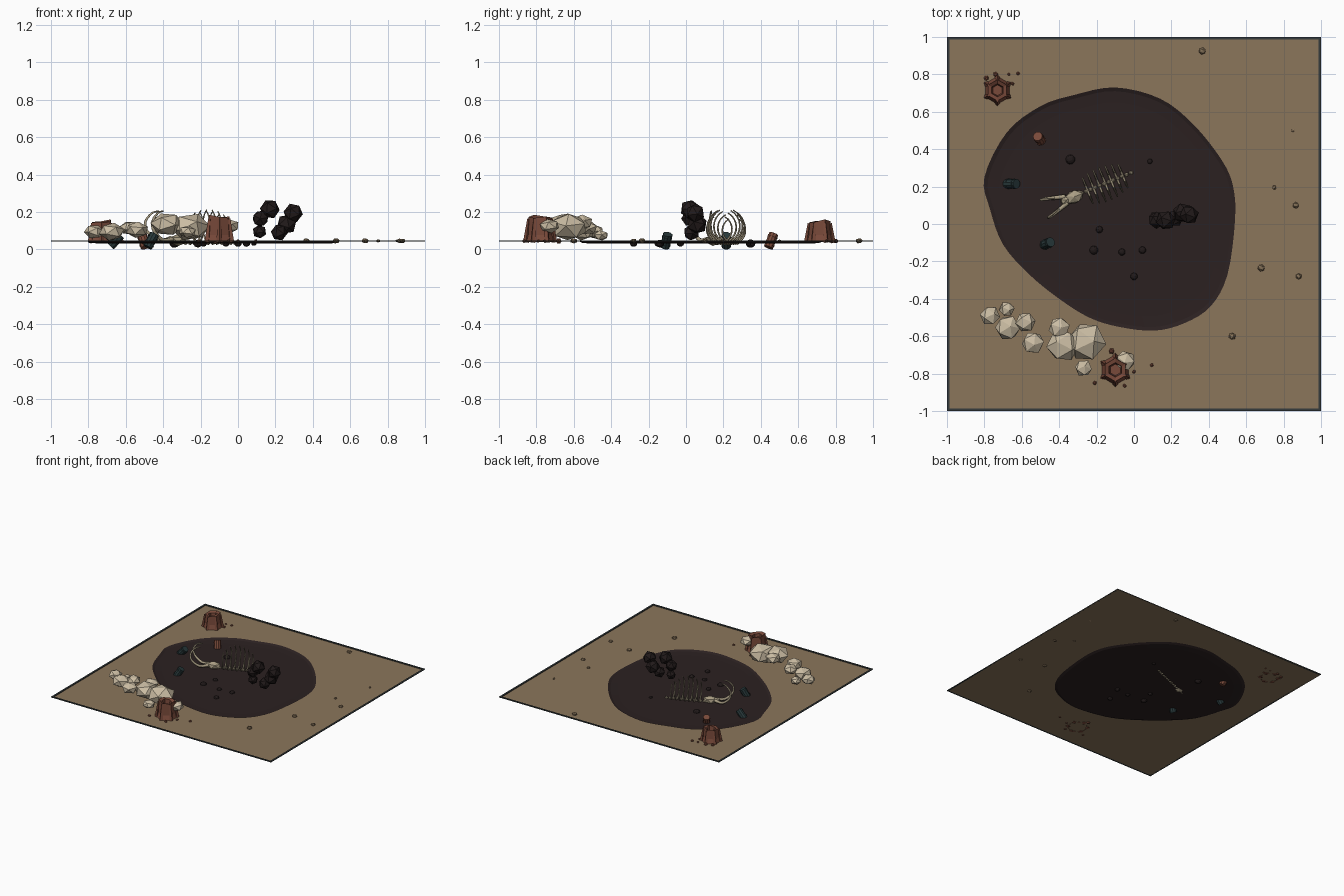
import bpy, bmesh, math, random
from mathutils import Vector, Matrix, Euler

random.seed(4)
cube = bpy.data.objects.get("Cube")
if cube:
    bpy.data.objects.remove(cube, do_unlink=True)

GROUND = 0.047
TAR = 0.036


def material(name, r, g, b):
    m = bpy.data.materials.new(name)
    m.use_nodes = True
    m.diffuse_color = (r, g, b, 1)
    bsdf = m.node_tree.nodes["Principled BSDF"]
    bsdf.inputs["Base Color"].default_value = (r, g, b, 1)
    bsdf.inputs["Roughness"].default_value = 0.9
    return m


sand = material("sand", .26, .18, .105)
tar = material("tar", .024, .015, .015)
edge = material("dark edge", .035, .044, .045)
pale = material("pale rock", .60, .51, .37)
clay = material("rust clay", .19, .067, .042)
black = material("black rock", .015, .010, .010)
teal = material("teal metal", .022, .042, .045)
bone = material("bone", .40, .34, .23)
pebble = material("pebble", .24, .17, .10)


def finish(name, bm, mat):
    mesh = bpy.data.meshes.new(name)
    bm.to_mesh(mesh)
    bm.free()
    mesh.materials.append(mat)
    ob = bpy.data.objects.new(name, mesh)
    bpy.context.collection.objects.link(ob)
    return ob


def blobs(name, items, mat, squash=1.0, sub=1):
    """One faceted cluster; items are (x, y, z, radius)."""
    bm = bmesh.new()
    for x, y, z, r in items:
        turn = Euler([random.uniform(0, math.tau) for _ in range(3)]).to_matrix().to_4x4()
        mat4 = Matrix.Translation((x, y, z)) @ Matrix.Diagonal((r, r, r * squash, 1)) @ turn
        bmesh.ops.create_icosphere(bm, subdivisions=sub, radius=1, matrix=mat4)
    return finish(name, bm, mat)


def tubes(name, paths, radius, mat):
    """Tapered tubes through (point, thickness) paths."""
    cu = bpy.data.curves.new(name, "CURVE")
    cu.dimensions = "3D"
    cu.bevel_depth = radius
    cu.bevel_resolution = 1
    cu.use_fill_caps = True
    for path in paths:
        sp = cu.splines.new("POLY")
        sp.points.add(len(path) - 1)
        for p, (co, thick) in zip(sp.points, path):
            p.co = (*co, 1)
            p.radius = thick
    cu.materials.append(mat)
    ob = bpy.data.objects.new(name, cu)
    bpy.context.collection.objects.link(ob)


def smooth_path(pts, steps, closed=False):
    """Catmull-Rom resampling."""
    n, out = len(pts), []
    get = (lambda i: pts[i % n]) if closed else (lambda i: pts[max(0, min(n - 1, i))])
    for i in range(n if closed else n - 1):
        a, b, c, d = (Vector(get(i + k)) for k in (-1, 0, 1, 2))
        for s in range(steps):
            t = s / steps
            out.append(b + (c - a) * t / 2 + (a * 2 - b * 5 + c * 4 - d) * t * t / 2
                       + (b * 3 - a - c * 3 + d) * t ** 3 / 2)
    if not closed:
        out.append(Vector(pts[-1]))
    return out


# Shoreline of the pool
shore = smooth_path([
    (.54, .02), (.53, .2), (.47, .34), (.32, .53), (.14, .67), (-.1, .73), (-.32, .69),
    (-.5, .63), (-.68, .49), (-.8, .25), (-.77, .08), (-.7, -.11), (-.56, -.27),
    (-.4, -.4), (-.24, -.5), (-.08, -.55), (.11, -.57), (.27, -.53), (.41, -.44),
    (.5, -.27)], 4, True)

# Ground sheet with the pool cut out
bm = bmesh.new()
square = [(-1, -1), (1, -1), (1, 1), (-1, 1)]
for loop in (square, shore):
    vs = [bm.verts.new((p[0], p[1], GROUND)) for p in loop]
    for i, v in enumerate(vs):
        bm.edges.new((v, vs[i - 1]))
bmesh.ops.triangle_fill(bm, use_beauty=True, use_dissolve=False, edges=bm.edges[:])
for f in bm.faces:
    f.normal_update()
    if f.normal.z < 0:
        f.normal_flip()
finish("ground", bm, sand)

# Shallow tar dish
bm = bmesh.new()
centre = Vector((-.1, .07))
rings = []
for scale, z in ((1, GROUND), (.97, TAR + .003), (.88, TAR)):
    rings.append([bm.verts.new((*(centre + (p - centre) * scale), z)) for p in shore])
for a, b in zip(rings, rings[1:]):
    for i in range(len(a)):
        bm.faces.new((a[i - 1], a[i], b[i], b[i - 1]))
bm.faces.new(rings[-1])
finish("tar_pool", bm, tar)

# Dark rim around the ground
bm = bmesh.new()
for i in range(4):
    bar = (Matrix.Rotation(i * math.pi / 2, 4, "Z") @ Matrix.Translation((0, .993, GROUND + .003))
           @ Matrix.Diagonal((2, .014, .006, 1)))
    bmesh.ops.create_cube(bm, size=1, matrix=bar)
finish("ground_rim", bm, edge)

# Pale rock ridge
blobs("pale_rocks", [
    (-.77, -.49, .10, .055), (-.68, -.455, .08, .042), (-.675, -.555, .10, .07),
    (-.58, -.525, .12, .055), (-.54, -.635, .11, .063), (-.4, -.555, .15, .06),
    (-.38, -.65, .14, .09), (-.255, -.63, .125, .108), (-.27, -.77, .10, .048),
    (-.045, -.73, .13, .055)], pale, .7)

# Black boulder pile
blobs("black_boulders", [
    (.17, .02, .22, .054), (.12, .02, .17, .046), (.115, .03, .10, .038),
    (.295, .05, .20, .053), (.26, .06, .14, .055), (.22, .03, .095, .045)], black)

# Tar bubbles
blobs("tar_bubbles", [
    (-.34, .345, TAR, .026), (.085, .335, TAR, .014), (-.185, -.03, TAR, .019),
    (-.215, -.14, TAR, .024), (-.065, -.15, TAR, .019), (.045, -.14, TAR, .02),
    (0, -.28, TAR, .02)], black, .85, 2)

# Scattered pebbles
blobs("pebbles", [(x, y, GROUND + .004, r) for x, y, r in (
    (.365, .925, .02), (.85, .5, .01), (.75, .195, .012), (.865, .1, .018),
    (.68, -.235, .02), (.88, -.28, .017), (.525, -.6, .02))], pebble, .75)


# Hollow six-sided clay chimneys with rubble
def chimney(name, x, y, r, top):
    bm = bmesh.new()
    profile = ((1.1, GROUND - .002), (.9, GROUND + .035), (.84, top), (.52, top - .008),
               (.42, GROUND + .05))
    rings = []
    for k, z in profile:
        ring = []
        for i in range(6):
            a = (i + .5) * math.pi / 3
            jag = random.uniform(-.012, .006) if z > GROUND + .06 else 0
            ring.append(bm.verts.new((x + r * k * math.cos(a), y + r * k * math.sin(a), z + jag)))
        rings.append(ring)
    for a, b in zip(rings, rings[1:]):
        for i in range(6):
            bm.faces.new((a[i - 1], a[i], b[i], b[i - 1]))
    bm.faces.new(rings[-1])
    # Buttress ribs on the corners
    for i in range(6):
        a = (i + .5) * math.pi / 3
        place = (Matrix.Translation((x, y, (GROUND + top) / 2 - .01)) @ Matrix.Rotation(a, 4, "Z")
                 @ Matrix.Translation((r * .92, 0, 0)) @ Matrix.Rotation(-.12, 4, "Y"))
        bmesh.ops.create_cone(bm, cap_ends=True, segments=4, radius1=.016, radius2=.008,
                              depth=top - GROUND - .01, matrix=place)
    finish(name, bm, clay)


chimney("front_chimney", -.1, -.78, .074, .185)
chimney("back_chimney", -.73, .715, .068, .16)
blobs("clay_rubble", [(x, y, GROUND + .003, r) for x, y, r in (
    (-.12, -.68, .016), (-.21, -.85, .011), (-.05, -.865, .011), (0, -.79, .01),
    (.095, -.755, .01), (-.79, .78, .014), (-.74, .8, .014), (-.62, .805, .01),
    (-.65, .75, .01), (-.67, .8, .008))], clay)


# Half-sunken drums
def drum(name, x, y, tilt, heading, mat):
    bm = bmesh.new()
    place = (Matrix.Translation((x, y, .052)) @ Matrix.Rotation(heading, 4, "Z")
             @ Matrix.Rotation(tilt, 4, "Y"))
    bmesh.ops.create_cone(bm, cap_ends=True, segments=10, radius1=.026, radius2=.026,
                          depth=.08, matrix=place)
    for h in (-.022, .022):
        bmesh.ops.create_cone(bm, cap_ends=True, segments=10, radius1=.028, radius2=.028,
                              depth=.007, matrix=place @ Matrix.Translation((0, 0, h)))
    finish(name, bm, mat)


drum("left_drum", -.655, .215, .75, 0, teal)
drum("front_drum", -.465, -.105, .55, .4, teal)
drum("rust_drum", -.505, .455, .45, 2.2, clay)

# Skeleton: vertebrae, ribs, skull and tusks
along = Vector((.925, .38, 0))
across = Vector((-.38, .925, 0))
neck = Vector((-.28, .165, TAR + .004))
blobs("spine", [(*(neck + along * t * .026), .012) for t in range(12)], bone)

ribs = []
for n in range(7):
    base = neck + along * (.035 + n * .034)
    size = .06 + .032 * math.sin(math.pi * (n + 1) / 7.5)
    for side in (-1, 1):
        arc = []
        for s in range(11):
            a = math.radians(-90 + 155 * s / 10)
            arc.append((base + across * side * size * math.cos(a)
                        + Vector((0, 0, size * (1 + math.sin(a)))), 1.1 - .05 * s))
        ribs.append(arc)
tubes("ribs", ribs, .0055, bone)

bm = bmesh.new()
heading = Matrix.Rotation(math.atan2(along.y, along.x), 4, "Z")
for offset, length, width, height in ((0, .055, .038, .032), (-.045, .035, .025, .022)):
    place = (Matrix.Translation(Vector((-.32, .145, .055)) + along * offset) @ heading
             @ Matrix.Diagonal((length, width, height, 1)))
    bmesh.ops.create_icosphere(bm, subdivisions=1, radius=1, matrix=place)
finish("skull", bm, bone)

tusks = []
snout = Vector((-.36, .13, .06))
for side in (-1, 1):
    pts = [snout + along * u + across * side * w + Vector((0, 0, h)) for u, w, h in (
        (0, .018, 0), (-.06, .035, -.005), (-.115, .05, .04), (-.125, .05, .095),
        (-.09, .04, .14), (-.055, .03, .15))]
    path = smooth_path(pts, 3)
    tusks.append([(p, 1.1 - .8 * i / len(path)) for i, p in enumerate(path)])
tubes("tusks", tusks, .011, bone)

# Settle the lowest drum on the floor plane
bpy.context.view_layer.update()
low = min((o.matrix_world @ v.co).z for o in bpy.context.scene.objects
          if o.type == "MESH" for v in o.data.vertices)
for o in bpy.context.scene.objects:
    if o.type in {"MESH", "CURVE"}:
        o.location.z -= low
